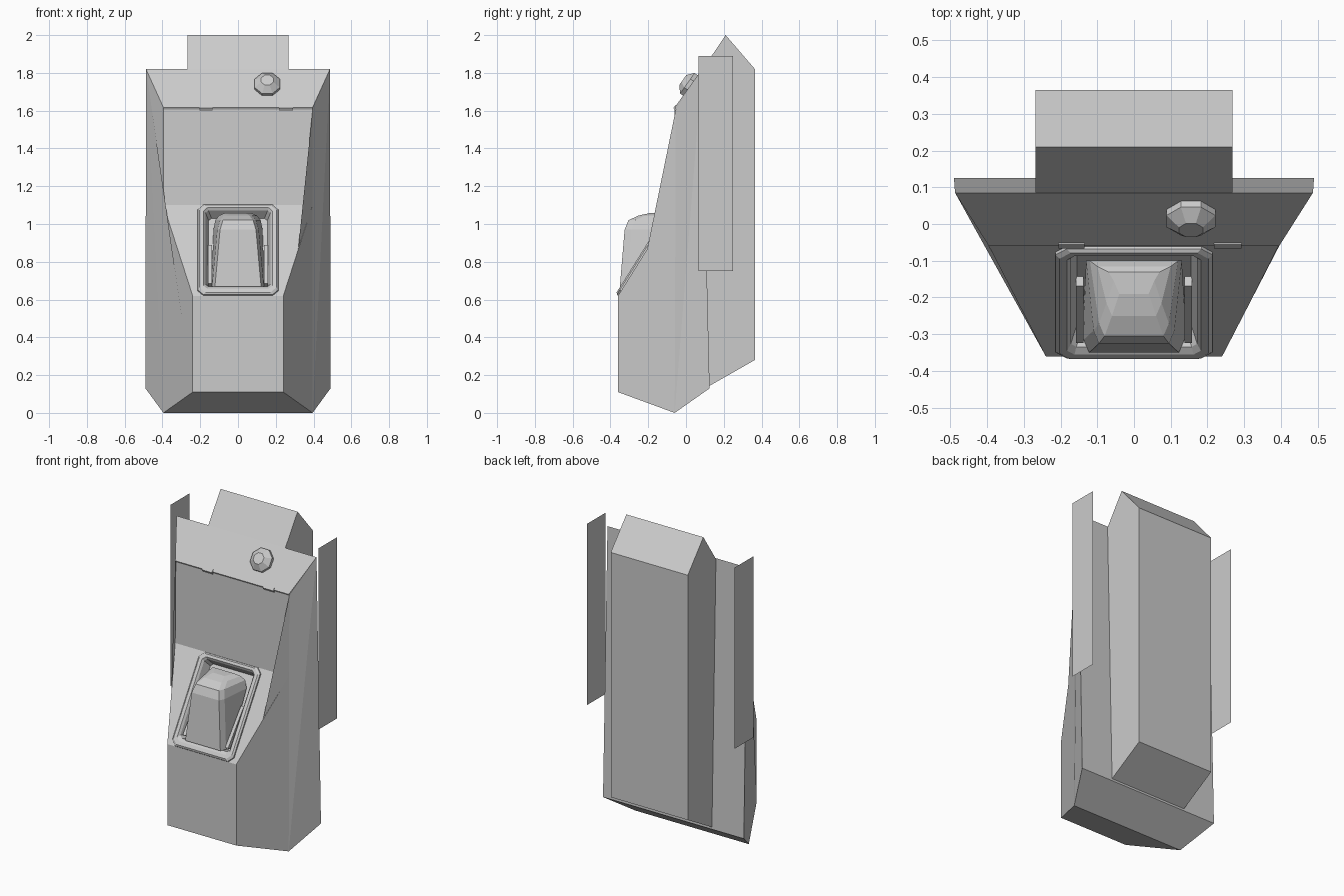
import bpy, bmesh
from math import cos, sin, pi
from mathutils import Vector

old = bpy.data.objects.get("Cube")
if old:
    bpy.data.objects.remove(old)

grey = bpy.data.materials.new("plain grey")
grey.use_nodes = True
grey.diffuse_color = (0.6, 0.6, 0.6, 1)
grey.node_tree.nodes["Principled BSDF"].inputs["Base Color"].default_value = (0.6, 0.6, 0.6, 1)


def finish(name, bm, recalc=True):
    if recalc:
        bmesh.ops.recalc_face_normals(bm, faces=bm.faces)
    mesh = bpy.data.meshes.new(name)
    bm.to_mesh(mesh)
    bm.free()
    mesh.materials.append(grey)
    obj = bpy.data.objects.new(name, mesh)
    bpy.context.collection.objects.link(obj)
    return obj


def loft(name, rings, cap_start=True, cap_end=True):
    """Skin a stack of closed rings with equal point counts."""
    bm = bmesh.new()
    rows = [[bm.verts.new(p) for p in ring] for ring in rings]
    for a, b in zip(rows, rows[1:]):
        for i in range(len(a)):
            j = (i + 1) % len(a)
            bm.faces.new((a[i], a[j], b[j], b[i]))
    if cap_start:
        bm.faces.new(rows[0])
    if cap_end:
        bm.faces.new(rows[-1])
    return finish(name, bm)


def slope_frame(low, high):
    """Mapping from (x, distance up the slope, height off it) to space."""
    origin = Vector((0, *low))
    up = (Vector((0, *high)) - origin).normalized()
    out = Vector((0, -up.z, up.y))
    return lambda x, v, n: origin + Vector((x, 0, 0)) + up * v + out * n


panel = slope_frame((-0.36, 0.62), (-0.06, 1.10))
lid = slope_frame((-0.06, 1.615), (0.085, 1.82))

# Faceted front shell: rows of (half width, y, z) from the shoulders round to the back
profile = [(0.487, 0.085, 1.82), (0.395, -0.06, 1.617), (0.395, -0.054, 1.606),
           (0.395, -0.06, 1.10), (0.24, -0.36, 0.62), (0.24, -0.36, 0.11),
           (0.395, -0.06, 0), (0.49, 0.125, 0.13)]
bm = bmesh.new()
left = [bm.verts.new((w, y, z)) for w, y, z in profile]
right = [bm.verts.new((-w, y, z)) for w, y, z in profile]
for i in range(len(profile)):
    j = (i + 1) % len(profile)
    if i != 3:
        bm.faces.new((left[i], left[j], right[j], right[i]))
# sloping front face, with a rectangular opening
outer = [left[3], left[4], right[4], right[3]]
hole = [bm.verts.new(panel(x, v, 0)) for x, v in
        ((0.19, 0.545), (0.19, 0.02), (-0.19, 0.02), (-0.19, 0.545))]
for i in range(4):
    j = (i + 1) % 4
    bm.faces.new((outer[i], outer[j], hole[j], hole[i]))
sides = [bm.faces.new(left), bm.faces.new(right)]
bmesh.ops.triangulate(bm, faces=sides)
finish("front_shell", bm)

# Back housing with a ridged top
ridge = [(0.21, 2.0), (0.365, 1.82), (0.365, 0.28), (0.11, 0.135), (0.075, 1.80)]
loft("back_housing", [[(x, y, z) for y, z in ridge] for x in (-0.268, 0.268)])


# Raised frame and recessed tray on the sloping face
def chamfered(w, low, high, c, n):
    pts = [(w, low + c), (w, high - c), (w - c, high), (c - w, high),
           (-w, high - c), (-w, low + c), (c - w, low), (w - c, low)]
    return [panel(x, v, n) for x, v in pts]


loft("recess_frame", [chamfered(0.215, 0.0, 0.566, 0.03, -0.01),
                      chamfered(0.213, 0.002, 0.564, 0.03, 0.008),
                      chamfered(0.203, 0.012, 0.556, 0.03, 0.016),
                      chamfered(0.182, 0.034, 0.54, 0.02, 0.016),
                      chamfered(0.172, 0.055, 0.53, 0.015, 0.004),
                      chamfered(0.155, 0.07, 0.515, 0.015, -0.05)], cap_start=False)


# Tapered hood standing out of the recess
def hood_ring(z, wf, yf, wb, yb):
    half = [(wb, yb), (wf + 0.015, yf + 0.035), (wf, yf)]
    pts = half + [(-x, y) for x, y in reversed(half)]
    return [(x, y, z) for x, y in pts]


loft("hood", [hood_ring(0.67, 0.122, -0.35, 0.14, -0.27),
              hood_ring(0.97, 0.095, -0.325, 0.13, -0.10),
              hood_ring(1.02, 0.08, -0.305, 0.12, -0.10),
              hood_ring(1.045, 0.06, -0.25, 0.10, -0.115),
              hood_ring(1.058, 0.04, -0.19, 0.07, -0.13)])

# Slim rails on both sides of the hood
for side, label in ((1, "left"), (-1, "right")):
    loft("rail_" + label, [[panel(side * x, v, n) for x, n in
         ((0.138, -0.05), (0.138, h), (0.158, h), (0.158, -0.05))]
         for v, h in ((0.075, 0.005), (0.33, -0.02))])

# Faceted knob on the sloping top
knob = [[lid(0.155 + r * cos(a), 0.145 + r * sin(a), h)
         for a in [pi / 8 + k * pi / 4 for k in range(8)]]
        for r, h in ((0.072, -0.01), (0.072, 0.02), (0.035, 0.05))]
loft("knob", knob)

# Hinge tabs over the seam
for label, x0, x1 in (("right", -0.205, -0.135), ("left", 0.218, 0.292)):
    loft("hinge_" + label, [[lid(x, v, n) for v, n in
         ((-0.012, -0.012), (-0.005, 0.005), (0.015, 0.005), (0.015, -0.012))]
         for x in (x0, x1)])

# Flat side fins
for x, label in ((0.514, "left"), (-0.514, "right")):
    bm = bmesh.new()
    corners = [(0.065, 0.75), (0.25, 0.75), (0.25, 1.89), (0.065, 1.89)]
    if x < 0:
        corners.reverse()
    bm.faces.new([bm.verts.new((x, y, z)) for y, z in corners])
    finish("fin_" + label, bm, recalc=False)
